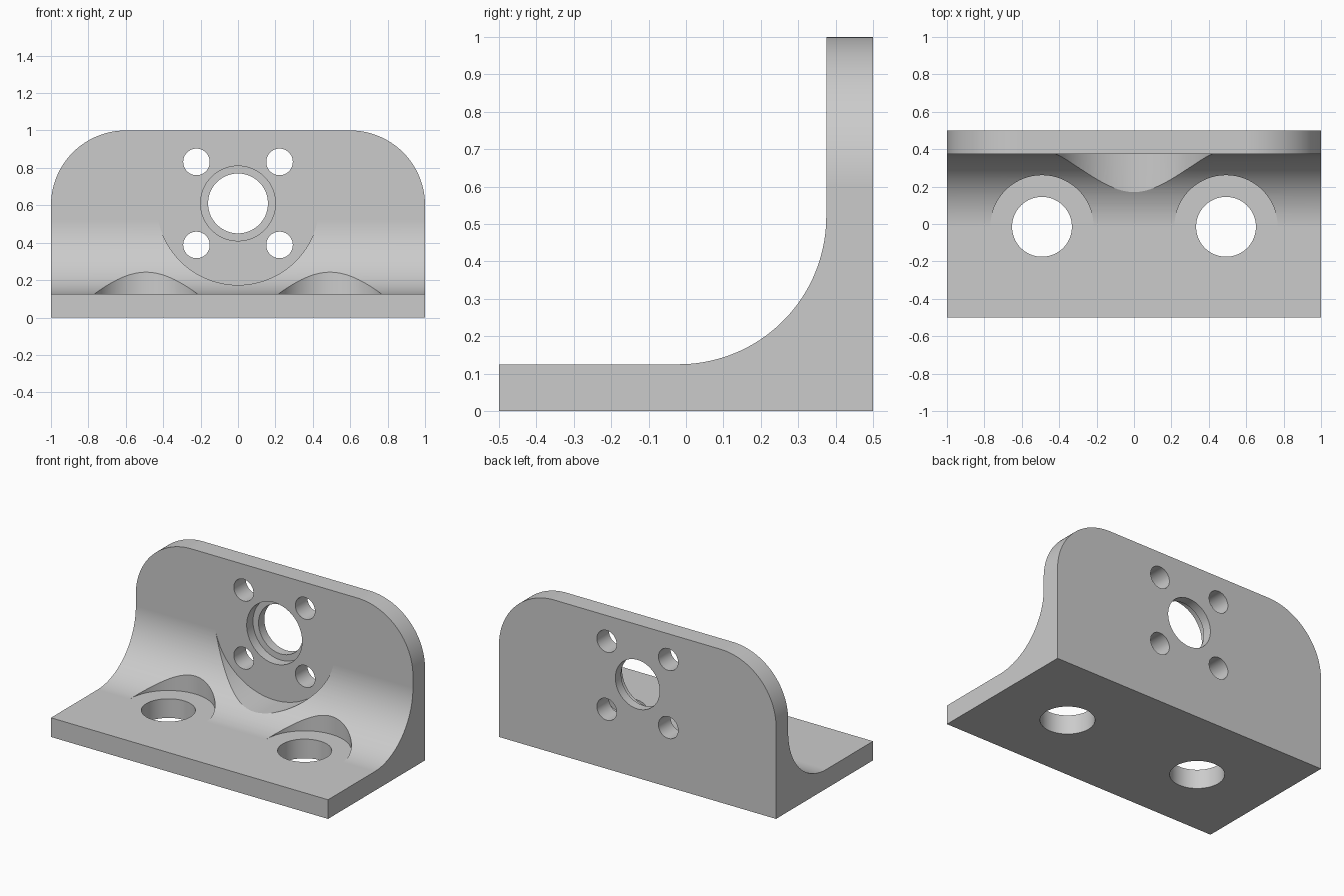
import bpy
import bmesh
from math import cos, sin, pi, radians

cube = bpy.data.objects.get("Cube")
if cube:
    bpy.data.objects.remove(cube, do_unlink=True)


def arc(cu, cv, r, start, end, steps):
    """Points along a circular arc, angles in degrees."""
    angles = [radians(start + (end - start) * i / steps) for i in range(steps + 1)]
    return [(round(cu + r * cos(a), 6), round(cv + r * sin(a), 6)) for a in angles]


def circle(cu, cv, r, steps=96):
    return arc(cu, cv, r, 0, 360, steps)[:-1]


def prism(name, outline, axis, low, high):
    """Extrude a 2D outline along the x, y or z axis."""
    place = {"x": lambda u, v, d: (d, u, v),
             "y": lambda u, v, d: (u, d, v),
             "z": lambda u, v, d: (u, v, d)}[axis]
    bm = bmesh.new()
    a = [bm.verts.new(place(u, v, low)) for u, v in outline]
    b = [bm.verts.new(place(u, v, high)) for u, v in outline]
    bm.faces.new(a)
    bm.faces.new(b)
    n = len(outline)
    for i in range(n):
        j = (i + 1) % n
        bm.faces.new((a[i], a[j], b[j], b[i]))
    bmesh.ops.recalc_face_normals(bm, faces=bm.faces)
    mesh = bpy.data.meshes.new(name)
    bm.to_mesh(mesh)
    bm.free()
    obj = bpy.data.objects.new(name, mesh)
    bpy.context.scene.collection.objects.link(obj)
    return obj


def combine(target, tool, operation="DIFFERENCE"):
    """Apply a boolean and discard the tool."""
    tool.hide_render = True
    mod = target.modifiers.new("cut", "BOOLEAN")
    mod.operation = operation
    mod.solver = "EXACT"
    mod.object = tool
    bpy.context.view_layer.objects.active = target
    bpy.ops.object.modifier_apply(modifier=mod.name)
    bpy.data.objects.remove(tool, do_unlink=True)


BACK, WALL, FLOOR = 0.5, 0.375, 0.125
BORE_Z = 0.61

# L-shaped section with a large inside fillet
section = [(BACK, 0), (BACK, 1.1), (WALL, 1.1)]
section += arc(-0.02, 0.52, 0.395, 0, -90, 48)
section += [(-BACK, FLOOR), (-BACK, 0)]
bracket = prism("angle_bracket", section, "x", -1.1, 1.1)

# Front outline with rounded top corners
outline = [(-1, -0.1), (1, -0.1)]
outline += arc(0.6, 0.6, 0.4, 0, 90, 32) + arc(-0.6, 0.6, 0.4, 90, 180, 32)
combine(bracket, prism("outline_cutter", outline, "y", -1, 1), "INTERSECT")

# Flat round seat on the wall, cut into the fillet
combine(bracket, prism("wall_seat_cutter", circle(0, BORE_Z, 0.436), "y", -0.6, WALL))

# Stepped central bore
combine(bracket, prism("counterbore_cutter", circle(0, BORE_Z, 0.2), "y", 0, 0.44))
combine(bracket, prism("bore_cutter", circle(0, BORE_Z, 0.16), "y", 0, 0.6))

for side in (-1, 1):
    # Small bolt holes around the bore
    for dz in (-0.222, 0.222):
        hole = circle(side * 0.222, BORE_Z + dz, 0.071, 48)
        combine(bracket, prism("bolt_hole_cutter", hole, "y", 0, 0.6))
    # Base mounting holes with their washer seats
    x, y = side * 0.492, -0.015
    combine(bracket, prism("floor_seat_cutter", circle(x, y, 0.276), "z", FLOOR, 0.9))
    combine(bracket, prism("mounting_hole_cutter", circle(x, y, 0.16), "z", -0.1, 0.9))

# Plain grey metal
metal = bpy.data.materials.new("grey_metal")
metal.use_nodes = True
grey = (0.6, 0.6, 0.6, 1)
metal.diffuse_color = grey
metal.node_tree.nodes["Principled BSDF"].inputs["Base Color"].default_value = grey
bracket.data.materials.clear()
bracket.data.materials.append(metal)

# Smooth curved walls, crisp edges
bpy.ops.object.select_all(action="DESELECT")
bracket.select_set(True)
bpy.context.view_layer.objects.active = bracket
bpy.ops.object.shade_smooth_by_angle(angle=radians(25))
weighted = bracket.modifiers.new("clean_shading", "WEIGHTED_NORMAL")
weighted.keep_sharp = True
